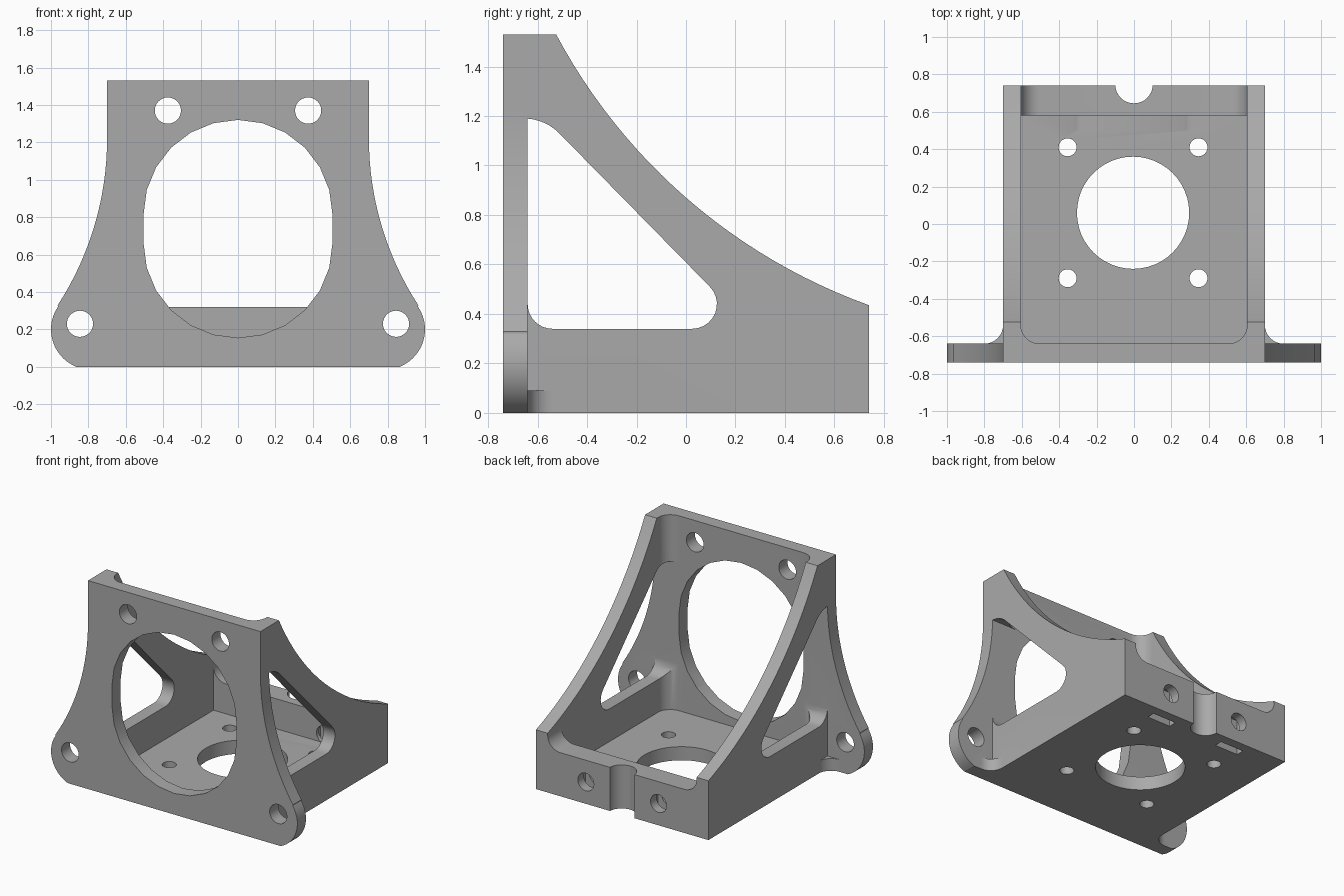
import bpy, bmesh, math

if "Cube" in bpy.data.objects:
    bpy.data.objects.remove(bpy.data.objects["Cube"])

grey = bpy.data.materials.new("plain grey")
grey.use_nodes = True
grey.diffuse_color = (0.4, 0.4, 0.4, 1)
grey.node_tree.nodes["Principled BSDF"].inputs["Base Color"].default_value = (0.4, 0.4, 0.4, 1)


def arc(ca, cb, r, start, end, steps=12):
    """Points along an arc, angles in degrees."""
    angles = [math.radians(start + (end - start) * i / steps) for i in range(steps + 1)]
    return [(ca + r * math.cos(t), cb + r * math.sin(t)) for t in angles]


def circle(ca, cb, r, steps=32):
    return arc(ca, cb, r, 0, 360, steps)[:-1]


def box(a0, a1, b0, b1):
    return [(a0, b0), (a1, b0), (a1, b1), (a0, b1)]


def mirrored(half):
    """Close a half outline by mirroring it across the first axis."""
    return half + [(-a, b) for a, b in reversed(half)]


def prism(name, points, axis, lo, hi):
    """Extrude a closed outline along an axis."""
    place = {"x": lambda a, b: (lo, a, b),
             "y": lambda a, b: (a, lo, b),
             "z": lambda a, b: (a, b, lo)}[axis]
    bm = bmesh.new()
    face = bm.faces.new([bm.verts.new(place(a, b)) for a, b in points])
    top = bmesh.ops.extrude_face_region(bm, geom=[face])["geom"]
    move = [hi - lo if axis == k else 0 for k in "xyz"]
    bmesh.ops.translate(bm, vec=move, verts=[v for v in top if isinstance(v, bmesh.types.BMVert)])
    bmesh.ops.recalc_face_normals(bm, faces=bm.faces)
    mesh = bpy.data.meshes.new(name)
    bm.to_mesh(mesh)
    bm.free()
    mesh.materials.append(grey)
    obj = bpy.data.objects.new(name, mesh)
    bpy.context.collection.objects.link(obj)
    return obj


def combine(target, tool, operation):
    """Apply a boolean and remove the tool object."""
    mod = target.modifiers.new("shape", "BOOLEAN")
    mod.operation, mod.solver, mod.object = operation, "EXACT", tool
    bpy.context.view_layer.objects.active = target
    bpy.ops.object.modifier_apply(modifier=mod.name)
    bpy.data.objects.remove(tool)


def cut(target, points, axis, lo, hi):
    combine(target, prism("cutter", points, axis, lo, hi), "DIFFERENCE")


# Tray and sloping side walls from one side profile
cy, cz, radius = 1.53, 2.626, 2.329
a0 = math.degrees(math.atan2(0.435 - cz, 0.74 - cy))
a1 = math.degrees(math.atan2(1.53 - cz, -0.525 - cy))
profile = [(-0.69, 0), (0.74, 0)] + arc(cy, cz, radius, a0, a1, 24) + [(-0.69, 1.53)]
bracket = prism("motor_bracket", profile, "x", -0.7, 0.7)

# Open inside, with rounded front corners
inside = mirrored([(0.605, 0.58)] + arc(0.505, -0.54, 0.1, 0, -90, 8))
cut(bracket, inside, "z", 0.1, 2)

# Low back wall blending up into the side walls
above_back = mirrored([(0.605, 2)] + arc(0.505, 0.42, 0.1, 0, -90, 8))
cut(bracket, above_back, "y", 0.4, 1)

# Front plate with curved flanks and rounded ears
flank = arc(0.7 + 1.635, 1.22, 1.635, 180, 213, 16)
ear = arc(0.785, 0.2, 0.215, 34, -68.5, 14)
plate = prism("front_plate", mirrored([(0.7, 1.53)] + flank + ear[:-1] + [(0.865, 0)]),
              "y", -0.74, -0.64)
combine(bracket, plate, "UNION")

# Small fillets between the ears and the side walls
for s in (1, -1):
    corner = [(0.68, -0.66), (0.8, -0.66)] + arc(0.8, -0.54, 0.1, 270, 180, 8) + [(0.68, -0.54)]
    combine(bracket, prism("ear_fillet", [(s * a, b) for a, b in corner], "z", 0, 0.09), "UNION")

# Triangular side windows
window = (arc(-0.54, 0.44, 0.1, 180, 270, 8) + arc(0.025, 0.44, 0.1, -90, 45, 10)
          + arc(-0.655, 0.99, 0.2, 45, 85.7, 6))
cut(bracket, window, "x", -1.2, 1.2)

# Tall round-ended opening and screw holes in the front plate
opening = arc(0, 0.815, 0.505, 0, 180) + arc(0, 0.66, 0.505, 180, 360)
cut(bracket, opening, "y", -1, -0.6)
for s in (1, -1):
    cut(bracket, circle(s * 0.375, 1.37, 0.07), "y", -1, -0.5)
    cut(bracket, circle(s * 0.845, 0.23, 0.07), "y", -1, -0.5)

# Floor holes
cut(bracket, circle(-0.005, 0.06, 0.3, 48), "z", -0.1, 0.2)
for sx in (1, -1):
    for sy in (1, -1):
        cut(bracket, circle(-0.005 + sx * 0.35, 0.06 + sy * 0.35, 0.048, 24), "z", -0.1, 0.2)

# Back wall: round notch, screw holes and nut slots
cut(bracket, circle(0, 0.745, 0.1), "z", -0.1, 0.6)
for s in (1, -1):
    cut(bracket, circle(s * 0.295, 0.16, 0.065, 24), "y", 0.5, 1)
    cut(bracket, box(s * 0.295 - 0.095, s * 0.295 + 0.095, 0.61, 0.67), "z", -0.1, 0.26)

bpy.ops.object.select_all(action="DESELECT")
bracket.select_set(True)
bpy.context.view_layer.objects.active = bracket
bpy.ops.object.shade_smooth_by_angle(angle=math.radians(25))
